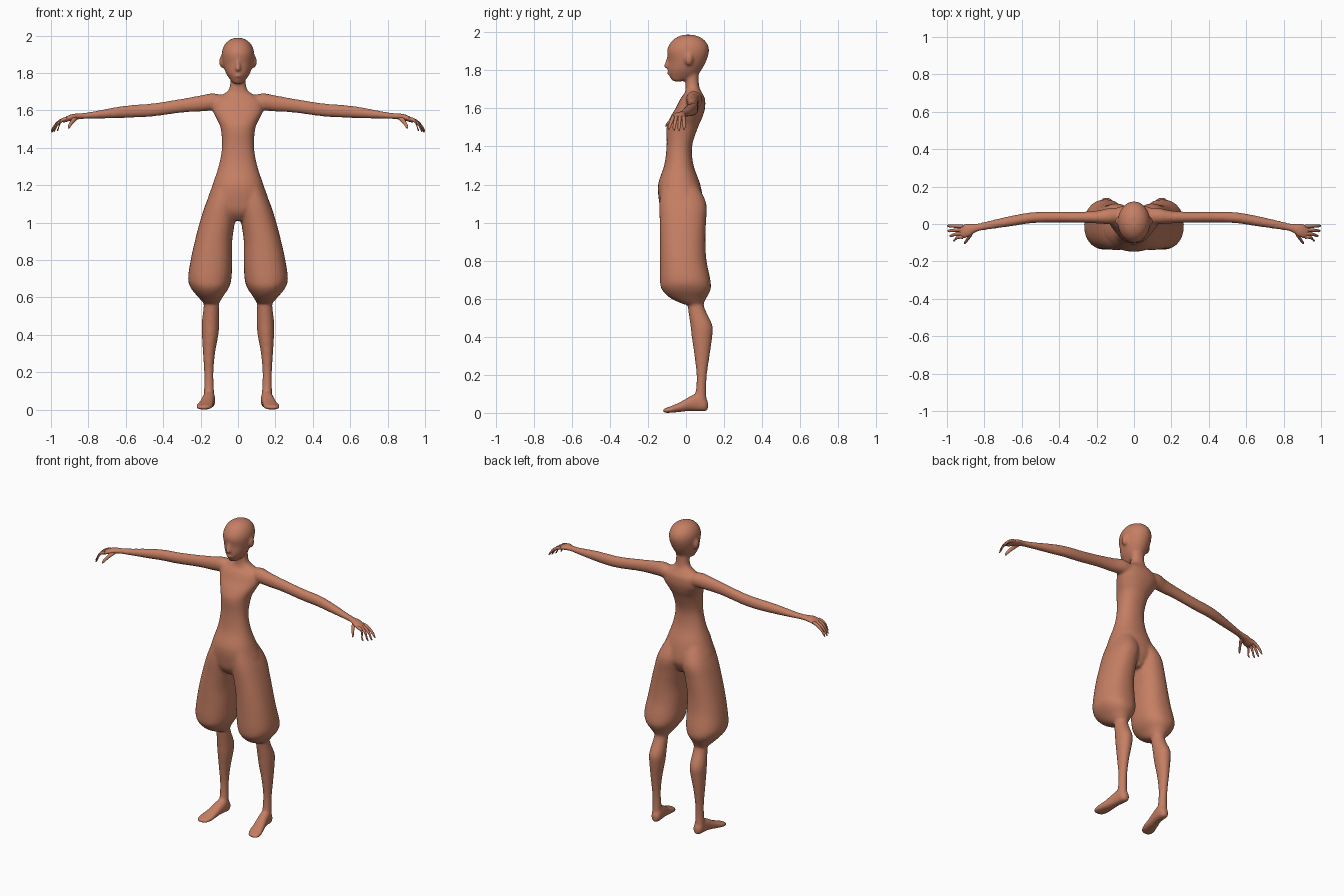
import bpy, bmesh, math
from mathutils import Vector

skin = bpy.data.materials.new("terracotta_skin")
skin.diffuse_color = (0.56, 0.21, 0.125, 1)


def spline(p0, p1, p2, p3, t):
    return [0.5 * (2 * b + (c - a) * t + (2 * a - 5 * b + 4 * c - d) * t * t
                   + (3 * b - a - 3 * c + d) * t ** 3)
            for a, b, c, d in zip(p0, p1, p2, p3)]


def loft(bm, axis, rings, side=1, power=2.0, n=28, steps=4):
    """Closed tube through oval rings (x, y, z, r1, r2) lying across an axis."""
    pts = [rings[0]] + list(rings) + [rings[-1]]
    dense = [spline(*pts[i:i + 4], s / steps)
             for i in range(len(rings) - 1) for s in range(steps)]
    dense.append(rings[-1])
    loops = []
    for x, y, z, r1, r2 in dense:
        loop = []
        for k in range(n):
            a = 2 * math.pi * k / n
            c, s = math.cos(a), math.sin(a)
            u = r1 * math.copysign(abs(c) ** (2 / power), c)
            v = r2 * math.copysign(abs(s) ** (2 / power), s)
            off = {'x': (0, u, v), 'y': (u, 0, v), 'z': (u, v, 0)}[axis]
            p = Vector((x, y, z)) + Vector(off)
            p.x *= side
            loop.append(bm.verts.new(p))
        loops.append(loop)
    for a, b in zip(loops, loops[1:]):
        for k in range(n):
            bm.faces.new((a[k], a[(k + 1) % n], b[(k + 1) % n], b[k]))
    bm.faces.new(loops[0])
    bm.faces.new(loops[-1])


def ball(bm, centre, size):
    made = bmesh.ops.create_uvsphere(bm, u_segments=20, v_segments=12, radius=1)
    for v in made['verts']:
        v.co = Vector([c + a * s for c, a, s in zip(centre, v.co, size)])


def finish(name, bm, voxel=0):
    bmesh.ops.recalc_face_normals(bm, faces=bm.faces)
    me = bpy.data.meshes.new(name)
    bm.to_mesh(me)
    bm.free()
    me.materials.append(skin)
    ob = bpy.data.objects.new(name, me)
    bpy.context.collection.objects.link(ob)
    bpy.context.view_layer.objects.active = ob
    ob.select_set(True)
    if voxel:  # fuse the overlapping volumes into one soft skin
        m = ob.modifiers.new("fuse", 'REMESH')
        m.mode, m.voxel_size, m.use_smooth_shade = 'VOXEL', voxel, True
        s = ob.modifiers.new("soften", 'SMOOTH')
        s.factor, s.iterations = 0.5, 8
        for mod in ("fuse", "soften"):
            bpy.ops.object.modifier_apply(modifier=mod)
    bpy.ops.object.shade_smooth()
    ob.select_set(False)
    return ob


def upright(x, y0, y1, z, w):
    """Horizontal ring from its front, back and half width."""
    return (x, (y0 + y1) / 2, z, w, (y1 - y0) / 2)


body = bmesh.new()

# Torso and neck
loft(body, 'z', [upright(0, *r) for r in (
    (-.09, .05, 1.01, .04), (-.125, .075, 1.05, .11), (-.14, .092, 1.1, .165),
    (-.147, .075, 1.2, .137), (-.115, .04, 1.3, .104), (-.102, .032, 1.4, .086),
    (-.102, .063, 1.5, .092), (-.085, .085, 1.55, .112), (-.055, .1, 1.6, .135),
    (-.03, .1, 1.65, .13), (-.008, .085, 1.68, .09), (-.002, .072, 1.705, .054),
    (-.002, .067, 1.74, .042), (0, .066, 1.8, .042))], power=2.2)

for side in (1, -1):
    # Baggy trouser leg gathered below the knee
    loft(body, 'z', [upright(*r) for r in (
        (.062, -.13, .06, 1.2, .066), (.087, -.14, .107, 1.1, .086),
        (.111, -.138, .105, 1.0, .094), (.131, -.137, .102, .9, .1),
        (.142, -.137, .108, .8, .111), (.151, -.137, .128, .7, .116),
        (.151, -.128, .13, .65, .101), (.148, -.085, .108, .605, .068),
        (.142, -.012, .09, .57, .042))], side, 2.25)
    # Calf and ankle
    loft(body, 'z', [upright(*r) for r in (
        (.143, .0, .085, .62, .038), (.143, .01, .098, .55, .041),
        (.147, .023, .139, .46, .047), (.149, .03, .138, .4, .044),
        (.155, .044, .124, .3, .032), (.156, .055, .11, .2, .025),
        (.155, .052, .106, .12, .026), (.155, .04, .11, .05, .03))], side)
    # Foot, heel to toes
    loft(body, 'y', [
        (.152, .116, .04, .012, .02), (.152, .1, .043, .028, .035),
        (.154, .06, .055, .032, .046), (.16, .02, .048, .034, .038),
        (.17, -.03, .031, .039, .026), (.179, -.075, .019, .044, .018),
        (.184, -.105, .013, .037, .013), (.186, -.121, .011, .02, .008)], side, 2.3)
    # Arm and palm
    loft(body, 'x', [
        (.05, .045, 1.635, .04, .036), (.13, .042, 1.645, .043, .046),
        (.2, .037, 1.637, .034, .043), (.3, .036, 1.625, .029, .037),
        (.45, .037, 1.603, .029, .035), (.55, .033, 1.596, .029, .034),
        (.65, .017, 1.588, .028, .03), (.78, -.007, 1.574, .023, .019),
        (.84, -.02, 1.569, .022, .016), (.885, -.034, 1.564, .036, .017),
        (.92, -.04, 1.552, .039, .015), (.94, -.042, 1.542, .035, .011)], side)

# Head, from chin to crown
loft(body, 'z', [upright(0, *r) for r in (
    (-.07, -.02, 1.742, .024), (-.085, .05, 1.765, .043),
    (-.094, .08, 1.8, .065), (-.093, .107, 1.85, .081),
    (-.1, .121, 1.9, .087), (-.085, .112, 1.94, .078),
    (-.055, .082, 1.97, .055), (-.015, .04, 1.987, .022))])
# Nose and lips
loft(body, 'z', [(0, -.085, 1.88, .009, .013), (0, -.092, 1.845, .012, .017),
                 (0, -.096, 1.82, .016, .021), (0, -.09, 1.808, .01, .012)])
ball(body, (0, -.088, 1.785), (.022, .012, .01))
# Ears
for side in (1, -1):
    ball(body, (side * .086, .015, 1.86), (.015, .022, .034))

finish("body", body, 0.0075)

# Fingers: base y, tip x, tip y, tip z
for side, label in ((1, "left"), (-1, "right")):
    hand = bmesh.new()
    for y0, tx, ty, tz in ((-.012, 1.0, -.01, 1.49), (-.032, .997, -.037, 1.484),
                           (-.052, .987, -.063, 1.486), (-.07, .968, -.088, 1.492)):
        loft(hand, 'x', [
            (.915, y0, 1.556, .009, .01), (.94, y0, 1.548, .0095, .011),
            ((.94 + tx) / 2, (y0 + ty) / 2, 1.528, .0085, .011),
            (tx - .008, ty, tz + .012, .007, .009),
            (tx, ty, tz, .003, .004)], side, n=12)
    # Thumb
    loft(hand, 'y', [
        (.868, -.035, 1.56, .013, .012), (.878, -.062, 1.55, .012, .012),
        (.892, -.085, 1.532, .009, .011), (.903, -.102, 1.514, .007, .009),
        (.906, -.108, 1.506, .003, .004)], side, n=12)
    finish(label + "_fingers", hand)
